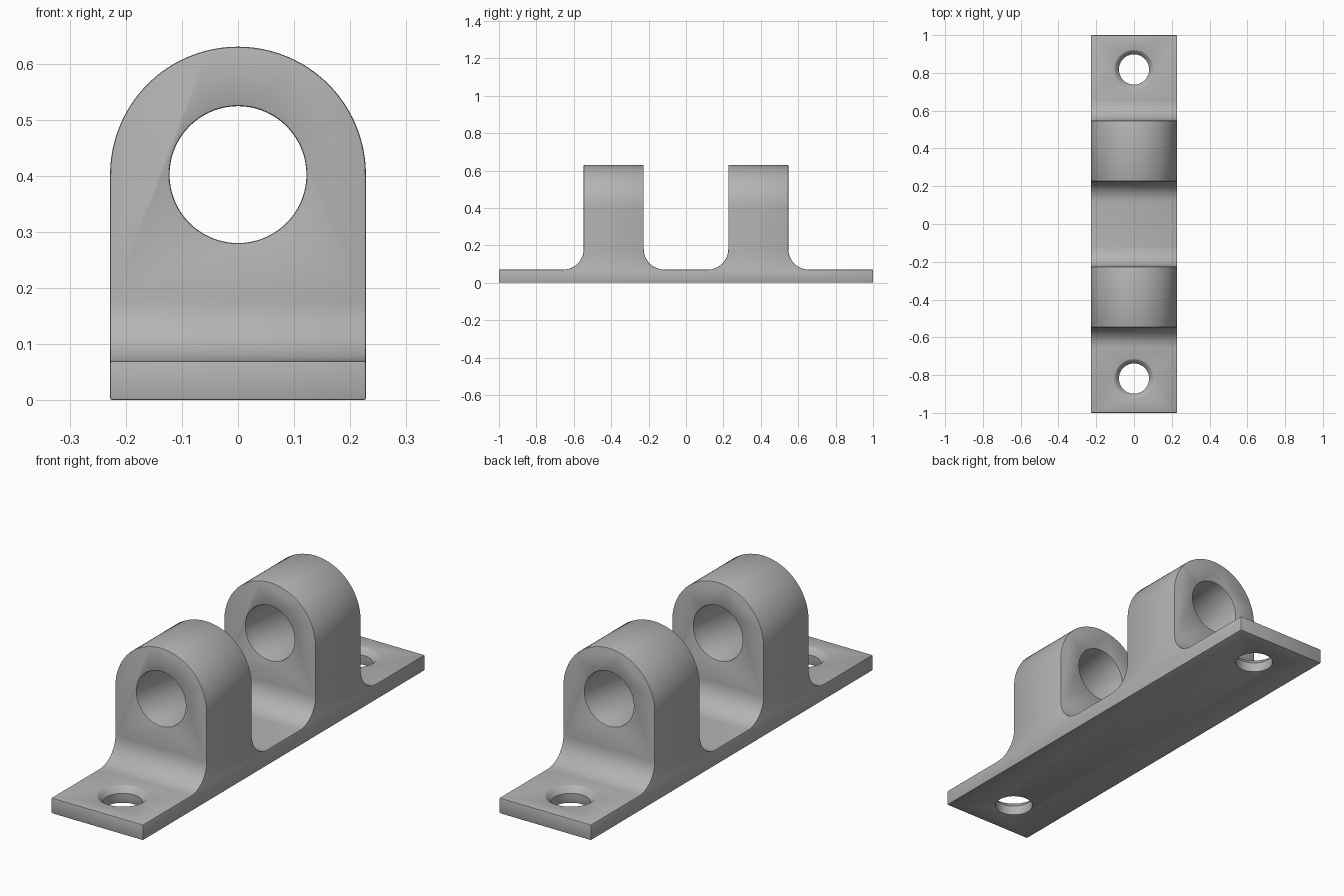
import bpy, bmesh, math
from mathutils import Vector

if "Cube" in bpy.data.objects:
    bpy.data.objects.remove(bpy.data.objects["Cube"])

HALF_W, BASE_T, LUG_IN, LUG_OUT, FILLET = 0.228, 0.07, 0.226, 0.547, 0.11
BORE_Z, TOP_Z = 0.402, 0.63

grey = bpy.data.materials.new("plain grey")
grey.diffuse_color = (0.45, 0.45, 0.45, 1)
grey.use_nodes = True
grey.node_tree.nodes["Principled BSDF"].inputs["Base Color"].default_value = grey.diffuse_color


def prism(name, pts, offset):
    """Closed polygon swept along the offset vector."""
    bm = bmesh.new()
    face = bm.faces.new([bm.verts.new(p) for p in pts])
    ext = bmesh.ops.extrude_face_region(bm, geom=[face])
    moved = [v for v in ext["geom"] if isinstance(v, bmesh.types.BMVert)]
    bmesh.ops.translate(bm, verts=moved, vec=Vector(offset))
    bmesh.ops.recalc_face_normals(bm, faces=bm.faces[:])
    me = bpy.data.meshes.new(name)
    bm.to_mesh(me)
    bm.free()
    ob = bpy.data.objects.new(name, me)
    bpy.context.collection.objects.link(ob)
    me.materials.append(grey)
    return ob


def lathe(name, profile, location, rot_x=0.0, n=64):
    """Capped solid turned from (radius, height) pairs."""
    bm = bmesh.new()
    rings = [[bm.verts.new((r * math.cos(2 * math.pi * i / n),
                            r * math.sin(2 * math.pi * i / n), z))
              for i in range(n)] for r, z in profile]
    for a, b in zip(rings, rings[1:]):
        for i in range(n):
            j = (i + 1) % n
            bm.faces.new((a[i], a[j], b[j], b[i]))
    bm.faces.new(rings[0][::-1])
    bm.faces.new(rings[-1])
    bmesh.ops.recalc_face_normals(bm, faces=bm.faces[:])
    me = bpy.data.meshes.new(name)
    bm.to_mesh(me)
    bm.free()
    ob = bpy.data.objects.new(name, me)
    ob.location, ob.rotation_euler = location, (rot_x, 0, 0)
    bpy.context.collection.objects.link(ob)
    me.materials.append(grey)
    return ob


def arc(cy, cz, r, a0, a1, n=12):
    return [(cy + r * math.cos(math.radians(a0 + (a1 - a0) * i / n)),
             cz + r * math.sin(math.radians(a0 + (a1 - a0) * i / n)))
            for i in range(n + 1)]


# Side outline: flat base with two filleted lugs, mirrored about y = 0
zc = BASE_T + FILLET
half = (arc(LUG_IN - FILLET, zc, FILLET, 270, 360) + [(LUG_IN, 0.8), (LUG_OUT, 0.8)]
        + arc(LUG_OUT + FILLET, zc, FILLET, 180, 270) + [(1, BASE_T), (1, 0)])
outline = half + [(-y, z) for y, z in reversed(half)]
bracket = prism("pivot_bracket", [(-0.4, y, z) for y, z in outline], (0.8, 0, 0))

# End outline: straight sides with a round top
arch = [(HALF_W, -0.2)] + arc(0, BORE_Z, HALF_W, 0, 180, 48) + [(-HALF_W, -0.2)]
cutters = [(prism("arch_cutter", [(x, -1.2, z) for x, z in arch], (0, 2.4, 0)), "INTERSECT")]

# Pivot bore through both lugs
cutters.append((lathe("bore_cutter", [(0.122, -0.9), (0.122, 0.9)],
                      (0, 0, BORE_Z), math.pi / 2, 72), "DIFFERENCE"))

# Screw holes with rounded countersink
sink = [(0.08, -0.1), (0.08, 0.044), (0.086, 0.052), (0.102, 0.0701), (0.102, 0.12)]
for s in (-1, 1):
    cutters.append((lathe("screw_hole_cutter", sink, (0, 0.818 * s, 0)), "DIFFERENCE"))

for cutter, op in cutters:
    mod = bracket.modifiers.new(cutter.name, "BOOLEAN")
    mod.operation, mod.solver, mod.object = op, "EXACT", cutter
    cutter.hide_render = True
    cutter.hide_set(True)

# Slightly softened edges
bev = bracket.modifiers.new("soft_edges", "BEVEL")
bev.width, bev.segments = 0.004, 2
bev.limit_method, bev.angle_limit = "ANGLE", math.radians(40)

bpy.context.view_layer.objects.active = bracket
bracket.select_set(True)
for mod in list(bracket.modifiers):
    bpy.ops.object.modifier_apply(modifier=mod.name)
for cutter, _ in cutters:
    bpy.data.objects.remove(cutter)
bpy.ops.object.shade_smooth_by_angle(angle=math.radians(35))
